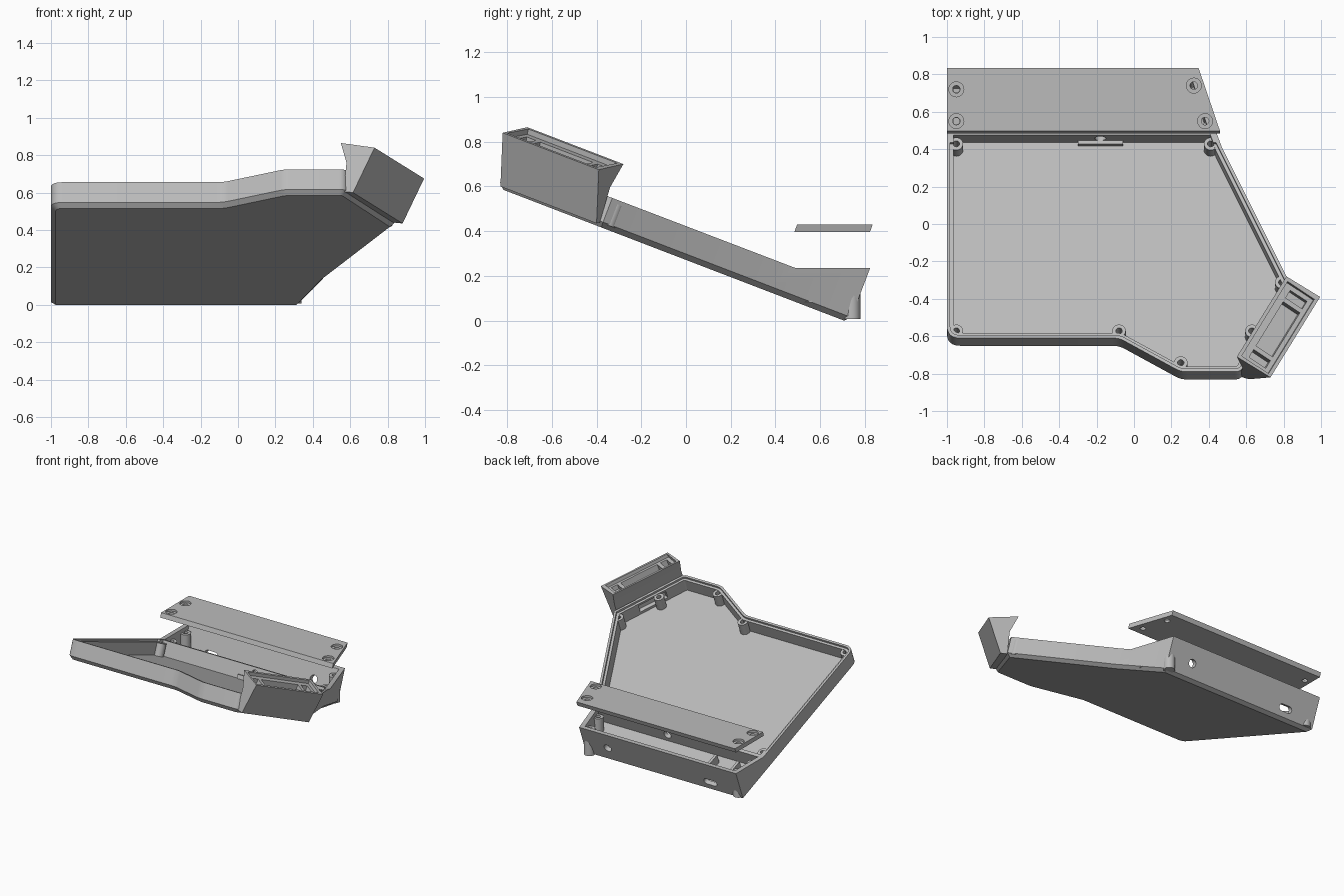
import bpy, bmesh, math
from mathutils import Vector, Matrix

if "Cube" in bpy.data.objects:
    bpy.data.objects.remove(bpy.data.objects["Cube"])

grey = bpy.data.materials.new("plain grey")
grey.use_nodes = True
COLOR = (0.5, 0.5, 0.5, 1)
grey.diffuse_color = COLOR
grey.node_tree.nodes["Principled BSDF"].inputs["Base Color"].default_value = COLOR

TILT = math.radians(21)
COS = math.cos(TILT)
BACK = 0.73
# Frame of the sloping case: x, distance along the slope, height off the floor
CASE = Matrix.Translation((0, BACK, -0.009)) @ Matrix.Rotation(-TILT, 4, 'X')


def slope(y):
    return (y - BACK) / COS


def loft(name, rings, matrix=Matrix()):
    """Solid through matching rings of points."""
    bm = bmesh.new()
    rows = [[bm.verts.new(matrix @ Vector(p)) for p in ring] for ring in rings]
    n = len(rows[0])
    for a, b in zip(rows, rows[1:]):
        for i in range(n):
            j = (i + 1) % n
            bm.faces.new((a[i], a[j], b[j], b[i]))
    bm.faces.new(rows[0][::-1])
    bm.faces.new(rows[-1])
    bmesh.ops.recalc_face_normals(bm, faces=bm.faces)
    mesh = bpy.data.meshes.new(name)
    bm.to_mesh(mesh)
    bm.free()
    mesh.materials.append(grey)
    ob = bpy.data.objects.new(name, mesh)
    bpy.context.collection.objects.link(ob)
    return ob


def prism(name, pts, low, high, matrix=Matrix()):
    return loft(name, [[(x, y, h) for x, y in pts] for h in (low, high)], matrix)


def box(name, x0, x1, y0, y1, low, high, matrix=Matrix()):
    return prism(name, [(x0, y0), (x1, y0), (x1, y1), (x0, y1)], low, high, matrix)


def disc(x, y, r, n=24):
    return [(x + r * math.cos(math.tau * i / n), y + r * math.sin(math.tau * i / n))
            for i in range(n)]


def boolean(target, tool, mode='DIFFERENCE'):
    mod = target.modifiers.new(mode, 'BOOLEAN')
    mod.object, mod.operation, mod.solver = tool, mode, 'EXACT'
    with bpy.context.temp_override(object=target, active_object=target):
        bpy.ops.object.modifier_apply(modifier=mod.name)
    bpy.data.objects.remove(tool)


def outline(inset=0, back=BACK, back_x=0.33):
    """Rounded footprint of the case, moved inwards by inset."""
    corners = [(-1, back, 0), (-1, -0.66, .07), (-.08, -.66, .12), (.25, -.84, .12),
               (.57, -.84, .05), (.84, -.38, 0), (.47, .36, 0), (back_x, back, 0)]
    p = [Vector((x, slope(y))) for x, y, r in corners]
    n, moved, pts = len(p), [], []
    for i in range(n):
        a, b = (p[i] - p[i - 1]).normalized(), (p[(i + 1) % n] - p[i]).normalized()
        na, nb = Vector((-a.y, a.x)), Vector((-b.y, b.x))
        moved.append(p[i] + (na + nb) * inset / (1 + na.dot(nb)))
    for i in range(n):
        q, r = moved[i], corners[i][2]
        if not r:
            pts.append(tuple(q))
            continue
        a = (moved[i - 1] - q).normalized()
        b = (moved[(i + 1) % n] - q).normalized()
        t = max(r - inset, .015) / math.tan(a.angle(b) / 2)
        s, e = q + a * t, q + b * t
        for k in range(7):
            f = k / 6
            pts.append(tuple(s * (1 - f) ** 2 + q * 2 * f * (1 - f) + e * f * f))
    return pts


# Case tray: chamfered floor, walls trimmed to a side profile with a level back
def ring(inset, h):
    return [(x, y, h) for x, y in outline(inset)]


tray = loft("case_tray", [ring(.025, 0), ring(0, .025), ring(0, .4)], CASE)
WALL = .14
front_top = CASE @ Vector((0, slope(-1), WALL))
knee_y = 0.49
side = [(-1.2, -.3), (1.2, -.3), (1.2, .235), (knee_y, .235), (front_top.y, front_top.z)]
boolean(tray, loft("trim", [[(x, y, z) for y, z in side] for x in (-2, 2)]), 'INTERSECT')
boolean(tray, prism("cavity", outline(.035), .03, .6, CASE))
boolean(tray, prism("rim_step", outline(.017, .40, .45), .125, .6, CASE))

# Ports in the back wall and wire window beside the thumb module
into_wall = CASE @ Matrix.Rotation(math.radians(90), 4, 'X')
boolean(tray, prism("round_port", disc(.12, .13, .03), -.1, .1, into_wall))
slot = disc(-.77, .09, .025)
slot = [(x + (.06 if x > -.77 else 0), y) for x, y in slot]
boolean(tray, prism("slot_port", slot, -.1, .1, into_wall))
wall_dir = math.atan2(slope(-.38) - slope(-.84), .27)
window = (CASE @ Matrix.Translation((.705, slope(-.61), 0))
          @ Matrix.Rotation(wall_dir, 4, 'Z'))
boolean(tray, box("window", -.11, .11, -.03, .06, .05, .11, window))

# Divider between the main tray and the rear bay, with a cable hole
divider = box("bay_divider", -.98, .43, slope(.425), slope(.45), .02, .14, CASE)
cable = prism("cable_hole", disc(-.18, .09, .03), -1, 1, into_wall)
boolean(divider, cable)
boss = box("cable_boss", -.3, -.06, slope(.405), slope(.43), .02, .06, CASE)

# Hollow screw posts in the main tray
parts = [tray, divider, boss]
POSTS = [(-.95, .43), (.41, .43), (-.95, -.57), (-.08, -.57), (.25, -.74),
         (.63, -.57), (.79, -.31)]
for x, y in POSTS:
    v = slope(y - .045)
    post = prism("screw_post", disc(x, v, .036), .02, .122, CASE)
    boolean(post, prism("bore", disc(x, v, .017), .04, .2, CASE))
    parts.append(post)

# Rear bay posts and lid with counterbored holes
lid_ring = [(-1, .485), (.46, .485), (.345, .823), (-1, .823)]
lid = loft("bay_lid", [[(x, y, .397) for x, y in lid_ring],
                       [(x, y + .012, .43) for x, y in lid_ring]])
for x, y in [(-.95, .72), (-.95, .55), (.32, .74), (.38, .55)]:
    boolean(lid, prism("hole", disc(x, y, .02), .3, .5))
    boolean(lid, prism("counterbore", disc(x, y, .04), .415, .5))
    base = (BACK - y) * math.tan(TILT) + .012
    px = min(x, .3 if y > .6 else .36)
    post = prism("bay_post", disc(px, y, .04), base, .205)
    boolean(post, prism("bore", disc(px, y, .018), base + .06, .3))
    parts.append(post)
parts.append(lid)

# Rails holding the board behind the slot port
for x in (-.83, -.64):
    parts.append(box("board_rail", x, x + .02, slope(.5), slope(.7), .02, .1, CASE))

# Thumb module: section swept along the angled edge
A, D = Vector((.55, -.71, .865)), Vector((.73, -.82, .84))
LONG = Vector((.265, .43, -.165))
section = [A, D, Vector((.615, -.83, .6)), Vector((.565, -.815, .605)),
           Vector((.58, -.77, .76))]
module = loft("thumb_module", [section, [p + LONG for p in section]])
u = LONG.normalized()
n = (D - A).cross(u).normalized()
w = u.cross(n)
TOP = Matrix((u, w, n)).transposed().to_4x4()
if n.z < 0:
    n = -n
    w = n.cross(u)
    TOP = Matrix((u, w, n)).transposed().to_4x4()
TOP.translation = A
wide = (D - A).dot(w)
sgn = 1 if wide > 0 else -1
length = LONG.length


def recess(u0, u1, w0, w1, depth):
    lo, hi = sorted((sgn * w0, sgn * w1))
    boolean(module, box("recess", u0, u1, lo, hi, -depth, .1, TOP))


# Stepped recess with a long pocket and two end pockets
recess(.02, length - .02, .02, abs(wide) - .02, .025)
recess(.045, .095, .06, abs(wide) - .045, .075)
recess(.12, length - .12, .06, abs(wide) - .045, .075)
recess(length - .095, length - .045, .06, abs(wide) - .045, .06)
parts.append(module)

# Crisp edges with smooth round parts
bpy.ops.object.select_all(action='DESELECT')
for ob in parts:
    ob.select_set(True)
bpy.context.view_layer.objects.active = tray
bpy.ops.object.shade_smooth_by_angle(angle=math.radians(30))
